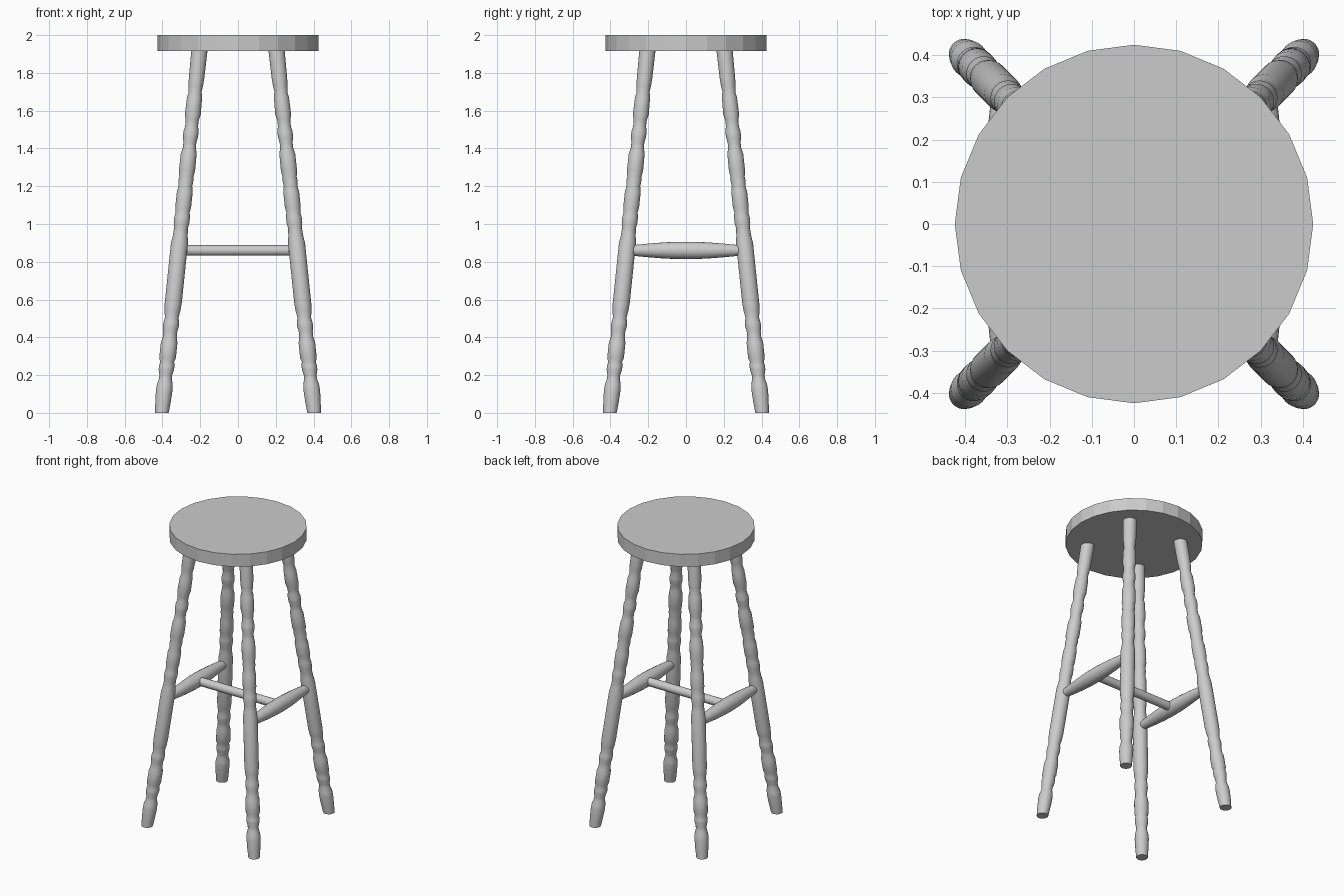
import bpy, bmesh, math
from mathutils import Vector

if "Cube" in bpy.data.objects:
    bpy.data.objects.remove(bpy.data.objects["Cube"])


def turned(name, profile, start, end, u, v, sides, smooth=True):
    """Loft circles of (t, radius) along start-end; u and v span the ring plane."""
    bm = bmesh.new()
    start, end, u, v = Vector(start), Vector(end), Vector(u), Vector(v)
    rings = []
    for t, r in profile:
        c = start.lerp(end, t)
        rings.append([bm.verts.new(c + r * (math.cos(a) * u + math.sin(a) * v))
                      for a in (2 * math.pi * i / sides for i in range(sides))])
    for a, b in zip(rings, rings[1:]):
        for i in range(sides):
            j = (i + 1) % sides
            bm.faces.new((a[i], a[j], b[j], b[i]))
    bm.faces.new(rings[0][::-1])
    bm.faces.new(rings[-1])
    bmesh.ops.recalc_face_normals(bm, faces=bm.faces)
    me = bpy.data.meshes.new(name)
    bm.to_mesh(me)
    bm.free()
    ob = bpy.data.objects.new(name, me)
    bpy.context.collection.objects.link(ob)
    if smooth:
        bpy.context.view_layer.objects.active = ob
        bpy.ops.object.select_all(action='DESELECT')
        ob.select_set(True)
        bpy.ops.object.shade_smooth_by_angle(angle=math.radians(40))
    return ob


X, Y, Z = (1, 0, 0), (0, 1, 0), (0, 0, 1)

# Seat: flat-sided round disc
turned("seat", [(0, .425), (1, .425)], (0, 0, 1.915), (0, 0, 2), X, Y, 24, False)

# Legs: splayed turnings cut flat at floor and seat, (height, radius)
H = 1.93
leg = [(0, .036), (.06, .041), (.12, .044), (.15, .042), (.18, .034), (.20, .034),
       (.23, .041), (.25, .041), (.27, .037), (.29, .044), (.37, .044), (.40, .037),
       (.43, .037), (.455, .042), (.48, .041), (.505, .036), (.54, .042), (.58, .045),
       (.90, .045), (.94, .039), (.98, .037), (1.01, .042), (1.04, .041), (1.06, .037),
       (1.09, .042), (1.17, .042), (1.20, .036), (1.23, .040), (1.25, .037),
       (1.28, .043), (1.37, .042), (1.40, .035), (1.43, .034), (1.46, .040),
       (1.49, .040), (1.52, .034), (1.55, .035), (1.58, .042), (1.67, .040),
       (1.70, .034), (1.73, .038), (1.77, .041), (H, .043)]
for ny, sy in (("front", -1), ("back", 1)):
    for nx, sx in (("left", -1), ("right", 1)):
        turned(f"{ny}_{nx}_leg", [(z / H, r) for z, r in leg],
               (.403 * sx, .403 * sy, 0), (.203 * sx, .203 * sy, H), X, Y, 24)

# Side stretchers: spindles that swell at the middle
spindle = [(i / 12, .026 + .020 * math.sin(math.pi * i / 12)) for i in range(13)]
for n, s in (("left", -1), ("right", 1)):
    turned(f"{n}_stretcher", spindle, (.313 * s, -.3, .86), (.313 * s, .3, .86), X, Z, 20)

# Cross stretcher: plain rod between the spindles
turned("cross_stretcher", [(0, .028), (1, .028)], (-.3, 0, .86), (.3, 0, .86), Y, Z, 20)
